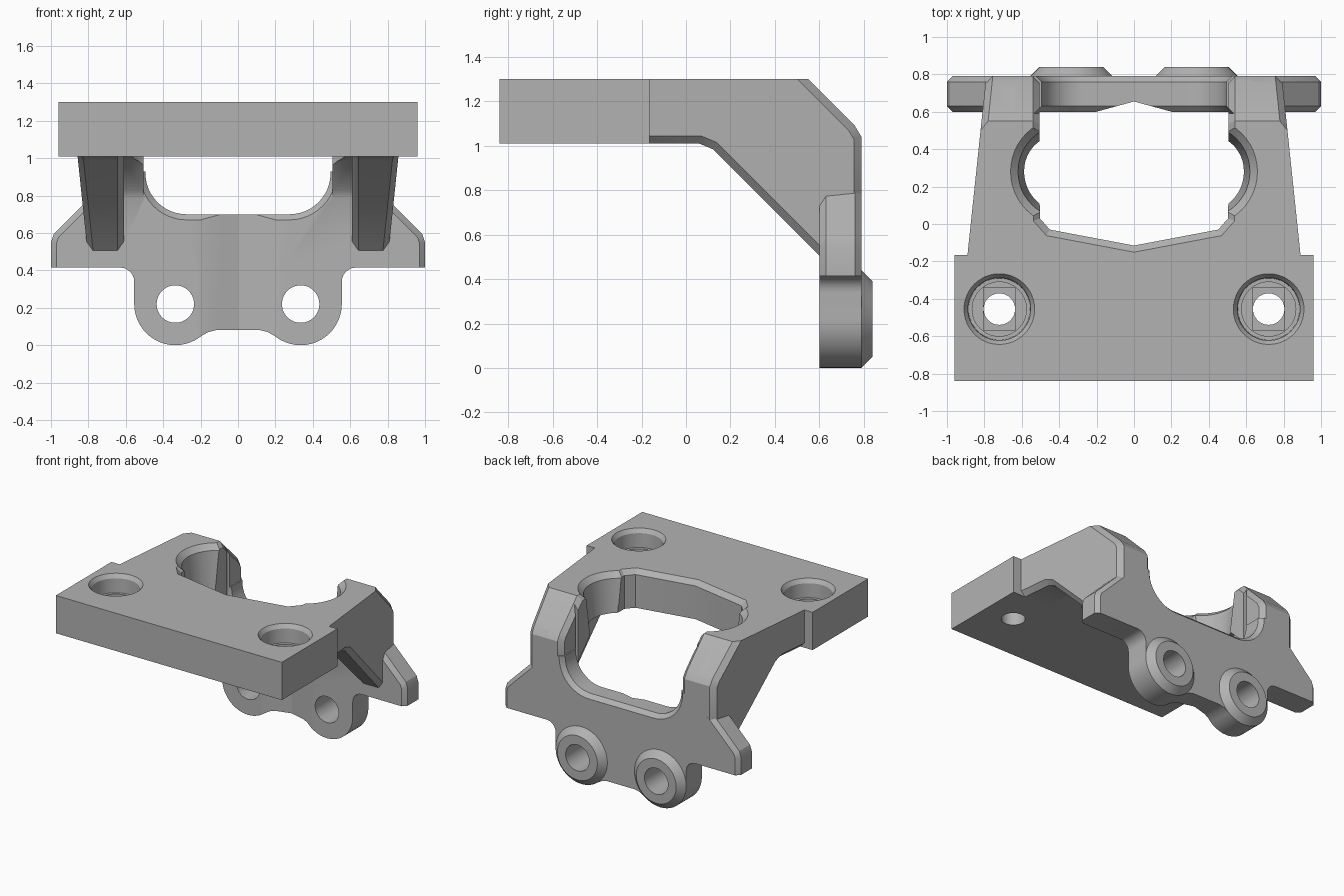
import bpy, bmesh
from math import sin, cos, radians, pi
from mathutils import Vector

cube = bpy.data.objects.get("Cube")
if cube:
    bpy.data.objects.remove(cube, do_unlink=True)

grey = bpy.data.materials.new("neutral grey")
grey.use_nodes = True
grey.diffuse_color = (0.45, 0.45, 0.45, 1)
grey.node_tree.nodes["Principled BSDF"].inputs["Base Color"].default_value = (0.45, 0.45, 0.45, 1)


def arc(cx, cy, r, start, end, steps):
    return [(cx + r * cos(radians(start + (end - start) * i / steps)),
             cy + r * sin(radians(start + (end - start) * i / steps)))
            for i in range(steps + 1)]


def circle(cx, cy, r, n=48):
    return [(cx + r * cos(2 * pi * i / n), cy + r * sin(2 * pi * i / n)) for i in range(n)]


def mirrored(half):
    """Close a right-hand half outline, listed bottom to top, with its mirror."""
    return half + [(-x, y) for x, y in reversed(half) if x > 0]


def grow(pts, d):
    """Mitred outward offset of an anticlockwise outline."""
    out = []
    for i, p in enumerate(pts):
        a, b, c = Vector(pts[i - 1]), Vector(p), Vector(pts[(i + 1) % len(pts)])
        u, v = (b - a).normalized(), (c - b).normalized()
        m = Vector((u.y, -u.x)) + Vector((v.y, -v.x))
        out.append(tuple(b + m * (2 * d / m.length_squared)))
    return out


def place(p, axis, d):
    a, b = p
    return {"x": (d, a, b), "y": (a, d, b), "z": (a, b, d)}[axis]


def loft(name, sections, low_bevel=(), high_bevel=(), bevel=0.035):
    """Skin rings of 3D points; chamfer chosen edges of the first and last ring."""
    bm = bmesh.new()
    rings = [[bm.verts.new(p) for p in s] for s in sections]
    n = len(rings[0])
    for a, b in zip(rings, rings[1:]):
        for i in range(n):
            bm.faces.new((a[i], a[(i + 1) % n], b[(i + 1) % n], b[i]))
    bm.faces.new(rings[0])
    bm.faces.new(rings[-1])
    edges = [bm.edges.get((r[i], r[(i + 1) % n]))
             for r, ids in ((rings[0], low_bevel), (rings[-1], high_bevel)) for i in ids]
    bmesh.ops.recalc_face_normals(bm, faces=bm.faces)
    if edges:
        bmesh.ops.bevel(bm, geom=edges, offset=bevel, segments=1, affect="EDGES", profile=0.5)
        bmesh.ops.recalc_face_normals(bm, faces=bm.faces)
    mesh = bpy.data.meshes.new(name)
    bm.to_mesh(mesh)
    bm.free()
    obj = bpy.data.objects.new(name, mesh)
    bpy.context.collection.objects.link(obj)
    mesh.materials.append(grey)
    return obj


def prism(name, pts, axis, lo, hi, **kw):
    return loft(name, [[place(p, axis, d) for p in pts] for d in (lo, hi)], **kw)


def turned(name, cx, cy, axis, steps):
    return loft(name, [[place(p, axis, d) for p in circle(cx, cy, r)] for d, r in steps])


def box(cx, cy, hx, hy):
    return [(cx - hx, cy - hy), (cx + hx, cy - hy), (cx + hx, cy + hy), (cx - hx, cy + hy)]


def combine(tool, operation):
    mod = body.modifiers.new("join", "BOOLEAN")
    mod.object, mod.operation, mod.solver = tool, operation, "EXACT"
    bpy.context.view_layer.objects.active = body
    bpy.ops.object.modifier_apply(modifier=mod.name)
    bpy.data.objects.remove(tool, do_unlink=True)


# Mounting plate and the deck behind it
body = prism("mounting_bracket", box(0, -0.5025, 0.96, 0.3375), "z", 1.01, 1.3)
combine(prism("deck", box(0, -0.1, 0.6, 0.2), "z", 1.01, 1.3), "UNION")

# Side arms: an inner web with a high underside and a deep outer rib
web = [(-0.2, 1.3), (-0.2, 1.01), (0.36, 1.01), (0.42, 0.985), (0.58, 0.83), (0.61, 0.76),
       (0.61, 0.6), (0.79, 0.6), (0.79, 1.04), (0.76, 1.09), (0.55, 1.3)]
rib = [(-0.2, 1.3), (-0.2, 1.01), (0.06, 1.01), (0.12, 0.985), (0.62, 0.485),
       (0.79, 0.46), (0.79, 1.04), (0.76, 1.09), (0.55, 1.3)]
for s in (1, -1):
    combine(prism("arm_web", web, "x", s * 0.505, s * 0.65, low_bevel=range(7, 11)), "UNION")
    inner = [(s * 0.61, y, z) for y, z in rib]
    outer = [(s * (0.873 - 0.105 * y), y, z) for y, z in rib]
    combine(loft("arm_rib", [inner, outer], low_bevel=range(1, 4), high_bevel=range(1, 8)), "UNION")

# Rear plate with ears and lower tab
half = [(0.12, 0.08), (0.16, 0.07), (0.22, 0.035), (0.335, 0.03), (0.555, 0.22), (0.555, 0.34)]
half += arc(0.63, 0.34, 0.075, 180, 90, 6)[1:]
ear_start = len(half)
half += [(1, 0.415), (1, 0.55), (0.985, 0.595), (0.76, 0.82), (0.6, 0.93)]
outline = mirrored(half)
last = len(outline) - 1
ear = [ear_start, ear_start + 1, ear_start + 2]
ears = ear + [last - 1 - i for i in ear]
combine(prism("rear_plate", outline, "y", 0.6, 0.79, low_bevel=ears, high_bevel=ears, bevel=0.03), "UNION")

# Chamfered bosses on the tab
for s in (1, -1):
    combine(turned("boss", s * 0.335, 0.22, "y", [(0.6, 0.22), (0.79, 0.22), (0.84, 0.17)]), "UNION")

# Central opening through the deck, with a chamfered upper rim
opening = mirrored([(0, -0.115), (0.45, -0.03), (0.503, 0.03), (0.503, 0.3)])
combine(loft("deck_opening", [[place(p, "z", z) for p in grow(opening, d)]
                              for z, d in ((0.9, 0), (1.265, 0), (1.31, 0.045))]), "DIFFERENCE")

# U-shaped rear opening, chamfered front and back
u_shape = mirrored(arc(0.275, 0.92, 0.22, -90, 0, 12) + [(0.495, 1.6)])
combine(loft("rear_opening", [[place(p, "y", y) for p in grow(u_shape, d)]
                              for y, d in ((0.59, 0.04), (0.63, 0), (0.76, 0), (0.8, 0.04))]), "DIFFERENCE")

# Shallow vertical groove in the front of the rear plate
combine(prism("groove", [(-0.22, 0.595), (0.22, 0.595), (0, 0.655)], "z", -0.1, 0.9), "DIFFERENCE")

for s in (1, -1):
    # Round side reliefs in the opening
    combine(turned("side_relief", s * 0.37, 0.28, "z",
                   [(0.85, 0.2), (0.95, 0.21), (1.26, 0.25), (1.31, 0.3)]), "DIFFERENCE")
    # Boss bore
    combine(turned("boss_bore", s * 0.335, 0.22, "y", [(0.5, 0.1), (0.9, 0.1)]), "DIFFERENCE")
    # Counterbored plate hole with stepped floor
    x, y = s * 0.72, -0.455
    combine(turned("counterbore", x, y, "z", [(1.14, 0.145), (1.16, 0.145), (1.161, 0.165),
                                              (1.27, 0.168), (1.31, 0.196)]), "DIFFERENCE")
    combine(prism("floor_step", box(x, y, 0.085, 0.115), "z", 1.125, 1.15), "DIFFERENCE")
    combine(turned("plate_hole", x, y, "z", [(0.9, 0.084), (1.2, 0.084)]), "DIFFERENCE")

# Smooth curved walls, crisp edges
bpy.ops.object.select_all(action="DESELECT")
body.select_set(True)
bpy.context.view_layer.objects.active = body
bpy.ops.object.shade_smooth_by_angle(angle=radians(25))
